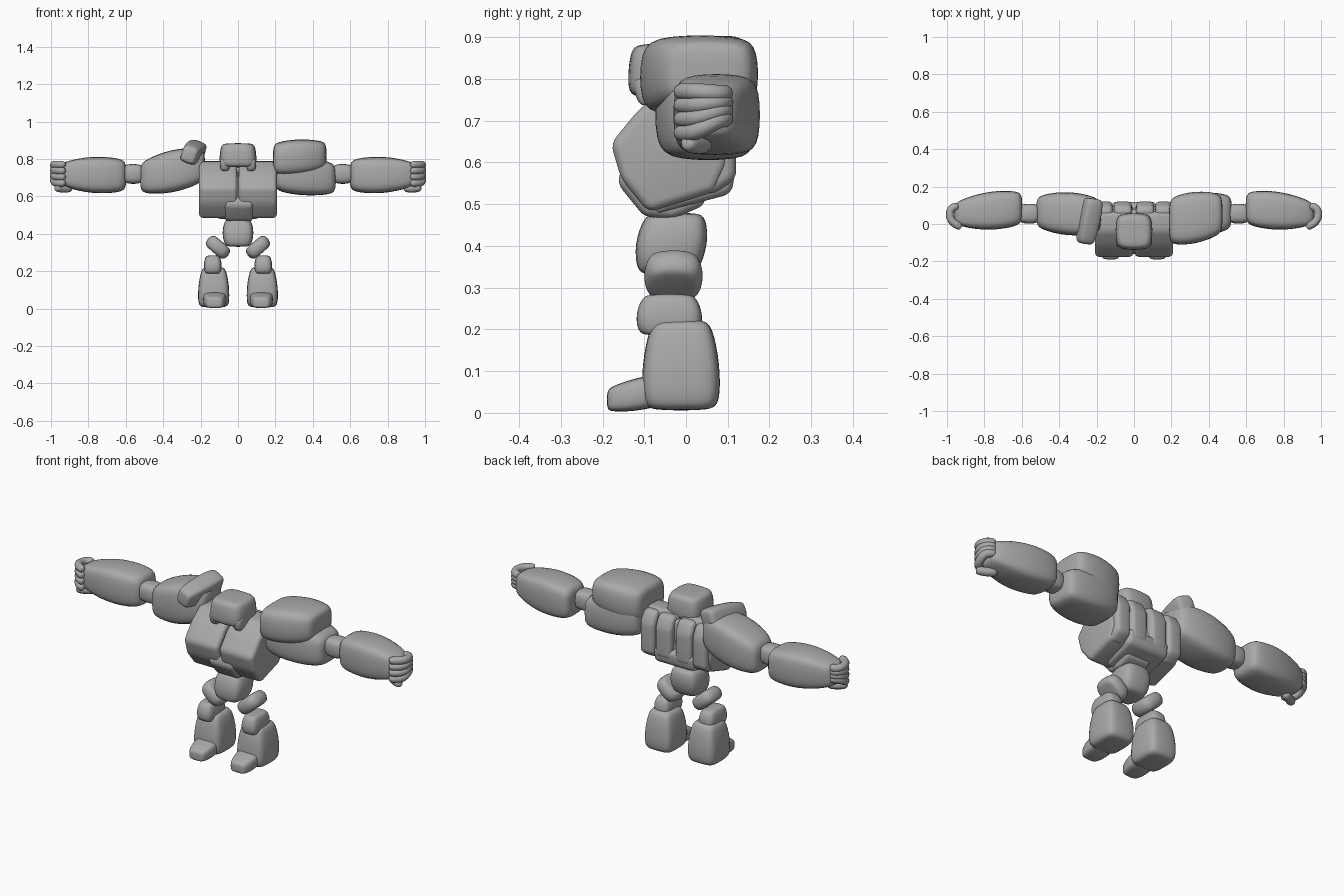
import bpy, bmesh
from mathutils import Vector

cube = bpy.data.objects.get("Cube")
if cube:
    bpy.data.objects.remove(cube, do_unlink=True)

grey = 0.4
stone = bpy.data.materials.new("grey stone")
stone.use_nodes = True
stone.diffuse_color = (grey, grey, grey, 1)
stone.node_tree.nodes["Principled BSDF"].inputs["Base Color"].default_value = stone.diffuse_color


def finish(name, bm):
    bmesh.ops.recalc_face_normals(bm, faces=bm.faces)
    mesh = bpy.data.meshes.new(name)
    bm.to_mesh(mesh)
    bm.free()
    mesh.materials.append(stone)
    mesh.shade_smooth()
    obj = bpy.data.objects.new(name, mesh)
    bpy.context.collection.objects.link(obj)
    return obj


def bridge(bm, lower, upper):
    count = len(lower)
    for i in range(count):
        j = (i + 1) % count
        bm.faces.new((lower[i], lower[j], upper[j], upper[i]))


def boulder(name, centre, size, axis="z", ends=(1, 1), lean=(0, 0, 0), cut=0.3, side=1):
    """Rounded block: chamfered rings along an axis, scaled towards each end, shifted by lean."""
    bm = bmesh.new()
    along = "xyz".index(axis)
    u, v = [i for i in range(3) if i != along]
    k = 1 - cut
    outline = ((1, k), (k, 1), (-k, 1), (-1, k), (-1, -k), (-k, -1), (k, -1), (1, -k))
    rings = []
    for t, rounding in ((-1, 0.75), (-0.85, 1), (0, 1), (0.85, 1), (1, 0.75)):
        scale = rounding * (1 + (ends[t > 0] - 1) * abs(t) ** 1.5)
        ring = []
        for a, b in outline:
            p = Vector(centre) + Vector(lean) * t
            p[along] += t * size[along] / 2
            p[u] += a * scale * size[u] / 2
            p[v] += b * scale * size[v] / 2
            p.x *= side
            ring.append(bm.verts.new(p))
        rings.append(ring)
    for lower, upper in zip(rings, rings[1:]):
        bridge(bm, lower, upper)
    bm.faces.new(rings[0])
    bm.faces.new(rings[-1])
    obj = finish(name, bm)
    rounding = obj.modifiers.new("rounding", "SUBSURF")
    rounding.levels = rounding.render_levels = 2
    return obj


def slab(name, profile, inner, outer, side=1):
    """Side profile (y, z) extruded across x with softened edges."""
    bm = bmesh.new()
    loops = [[bm.verts.new((x * side, y, z)) for y, z in profile] for x in (inner, outer)]
    bridge(bm, *loops)
    for loop in loops:
        bm.faces.new(loop)
    soften = finish(name, bm).modifiers.new("soft edges", "BEVEL")
    soften.width = 0.022
    soften.segments = 4
    soften.limit_method = "NONE"


def finger(name, path, radius, side):
    """Tapered finger swept along a short bent path."""
    curve = bpy.data.curves.new(name, "CURVE")
    curve.dimensions = "3D"
    curve.bevel_depth = radius
    curve.bevel_resolution = 3
    curve.use_fill_caps = True
    spline = curve.splines.new("NURBS")
    shape = [path[0], *path, path[-1]]
    spline.points.add(len(shape) - 1)
    for point, (x, y, z) in zip(spline.points, shape):
        point.co = (x * side, y, z, 1)
        point.radius = 1
    spline.points[0].radius = spline.points[-1].radius = 0.3
    spline.use_endpoint_u = True
    spline.order_u = 3
    spline.resolution_u = 5
    curve.materials.append(stone)
    bpy.context.collection.objects.link(bpy.data.objects.new(name, curve))


# Head: heavy brow over a recessed face
boulder("head", (0, -0.04, 0.82), (0.2, 0.2, 0.13), ends=(1, 0.9))

# Centre of the torso
slab("torso_core", [(-0.08, 0.5), (0.08, 0.53), (0.08, 0.76), (-0.07, 0.76)], -0.17, 0.17)
slab("belly", [(-0.15, 0.6), (-0.165, 0.55), (-0.1, 0.47), (-0.03, 0.465), (0.05, 0.5), (0.03, 0.6)],
     -0.07, 0.08)
slab("lower_back", [(-0.08, 0.475), (0.11, 0.525), (0.12, 0.6), (0.02, 0.62)], -0.12, 0.12)
boulder("pelvis", (0, -0.035, 0.405), (0.175, 0.18, 0.15), ends=(0.8, 0.8), lean=(0, 0.01, 0))

chest = [(-0.18, 0.645), (-0.115, 0.725), (-0.04, 0.785), (0.06, 0.79),
         (0.1, 0.6), (0.07, 0.53), (-0.09, 0.48), (-0.155, 0.56)]
back_plate = [(0, 0.78), (0.09, 0.78), (0.12, 0.72), (0.12, 0.56), (0.06, 0.52), (0, 0.56)]

for label, side in (("left", 1), ("right", -1)):
    # Face, chest and back plates
    boulder(label + "_cheek", (0.07, -0.06, 0.77), (0.055, 0.13, 0.07), ends=(0.8, 1), side=side)
    slab(label + "_chest", chest, 0.004, 0.208, side)
    slab(label + "_shoulder_blade", back_plate, 0.115, 0.2, side)
    slab(label + "_spine_plate", back_plate, 0.012, 0.108, side)

    # Elbow and forearm
    boulder(label + "_elbow", (0.56, 0.055, 0.72), (0.1, 0.11, 0.11), "x", (0.9, 0.9), cut=0.4, side=side)
    boulder(label + "_forearm", (0.78, 0.07, 0.715), (0.37, 0.22, 0.21), "x", (0.85, 0.55),
            lean=(0, -0.015, 0.003), side=side)

    # Four fingers curl forward around the fist, with the thumb beneath
    for i in range(4):
        back, front = 0.765 - 0.02 * i, 0.77 - 0.033 * i
        finger(f"{label}_finger_{i + 1}",
               [(0.94, 0.1, back), (0.985, 0.08, back), (0.985, 0.02, front), (0.925, -0.02, front)],
               0.021, side)
    finger(label + "_thumb", [(0.89, 0.05, 0.645), (0.94, 0.025, 0.64), (0.975, 0, 0.65)], 0.022, side)

    # Leg: tilted thigh, knee, flared shin and toe
    thigh = boulder(label + "_thigh", (0, 0, 0), (0.075, 0.15, 0.15), "x", (0.8, 0.8), cut=0.4)
    thigh.location = (0.107 * side, -0.03, 0.328)
    thigh.rotation_euler.y = 0.86 * side
    boulder(label + "_knee", (0.135, -0.04, 0.235), (0.1, 0.165, 0.1), ends=(0.9, 0.75), side=side)
    boulder(label + "_shin", (0.13, -0.012, 0.115), (0.17, 0.19, 0.22), ends=(1, 0.75), cut=0.25, side=side)
    boulder(label + "_toe", (0.125, -0.125, 0.043), (0.125, 0.13, 0.08), "y", (0.7, 1),
            lean=(0, 0, 0.012), side=side)

# Left shoulder: rounded block under a tall overhanging cap
boulder("left_shoulder", (0.36, 0.05, 0.71), (0.33, 0.25, 0.22), "x", (0.9, 0.75), lean=(0, 0.015, -0.015))
boulder("left_shoulder_cap", (0.33, 0.035, 0.81), (0.29, 0.29, 0.2), "x", (0.9, 0.75), lean=(0, 0.02, 0.01))

# Right shoulder: tapered block with a slanted broken crest
boulder("right_shoulder", (-0.35, 0.055, 0.735), (0.35, 0.25, 0.245), "x", (0.7, 0.75), lean=(0, -0.01, 0.035))
crest = boulder("right_shoulder_crest", (0, 0, 0), (0.11, 0.25, 0.12), "y", (0.8, 0.9), lean=(0, 0, 0.015))
crest.location = (-0.24, 0.015, 0.835)
crest.rotation_euler = (0, 0.35, -0.15)
